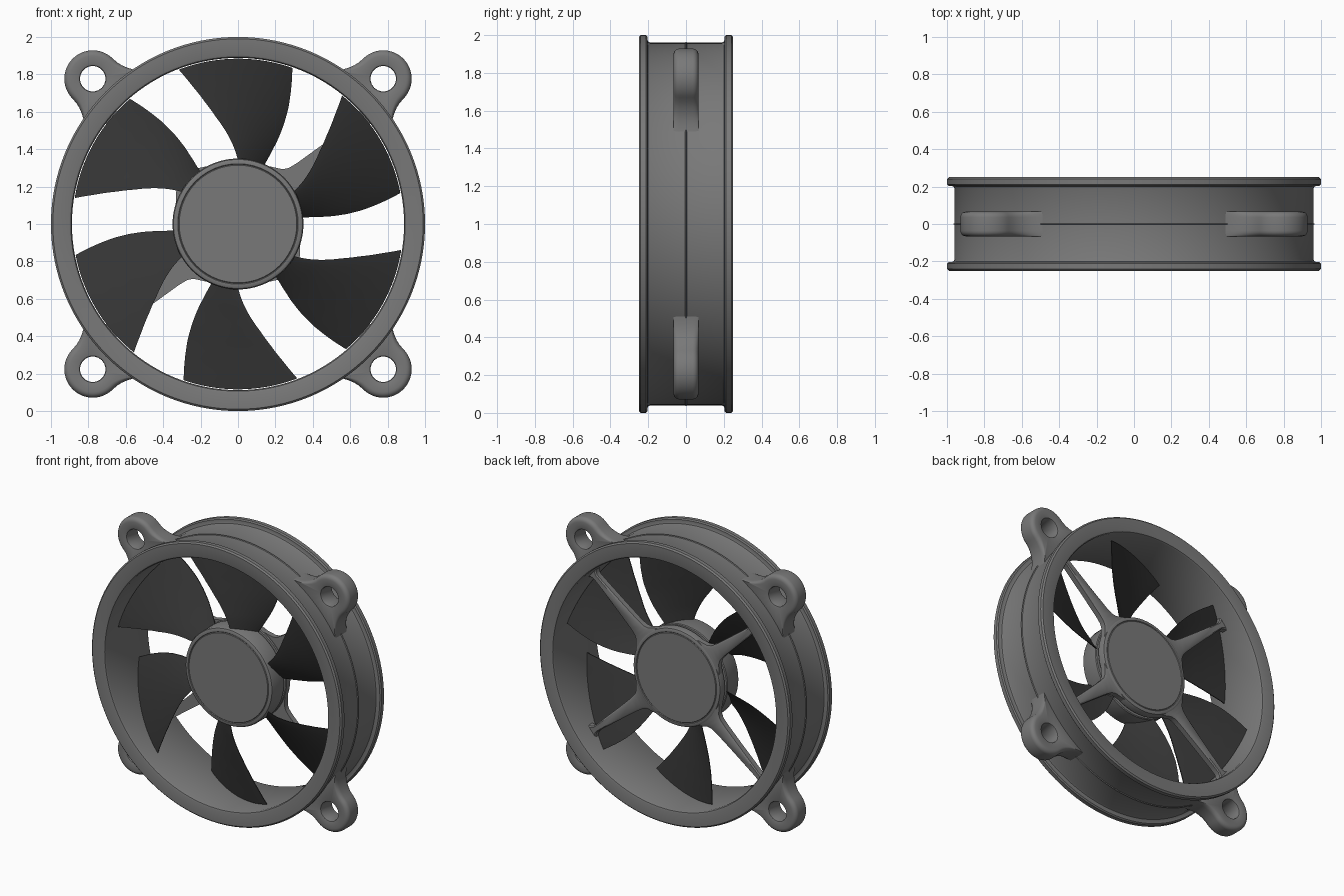
import bpy, bmesh, math
from mathutils import Vector, Matrix

if "Cube" in bpy.data.objects:
    bpy.data.objects.remove(bpy.data.objects["Cube"])

CENTRE = Vector((0, 0, 1))


def material(name, v):
    m = bpy.data.materials.new(name)
    m.diffuse_color = (v, v, v, 1)
    m.use_nodes = True
    m.node_tree.nodes["Principled BSDF"].inputs["Base Color"].default_value = m.diffuse_color
    return m


GREY = material("grey_plastic", 0.19)
DARK = material("dark_plastic", 0.035)


def finish(name, verts, faces, mat, angle=35):
    me = bpy.data.meshes.new(name)
    me.from_pydata([tuple(Vector(v) + CENTRE) for v in verts], [], faces)
    bm = bmesh.new()
    bm.from_mesh(me)
    bmesh.ops.remove_doubles(bm, verts=bm.verts, dist=1e-5)
    bmesh.ops.recalc_face_normals(bm, faces=bm.faces)
    bm.to_mesh(me)
    bm.free()
    me.materials.append(mat)
    ob = bpy.data.objects.new(name, me)
    bpy.context.collection.objects.link(ob)
    bpy.ops.object.select_all(action='DESELECT')
    ob.select_set(True)
    bpy.context.view_layer.objects.active = ob
    bpy.ops.object.shade_smooth_by_angle(angle=math.radians(angle))
    return ob


def lathe(name, profile, closed, n=128):
    """Spin (radius, y) points about the fan axis."""
    k = len(profile)
    verts = [(r * math.sin(2 * math.pi * i / n), y, r * math.cos(2 * math.pi * i / n))
             for i in range(n) for r, y in profile]
    faces = [(i * k + j, i * k + (j + 1) % k, (i + 1) % n * k + (j + 1) % k, (i + 1) % n * k + j)
             for i in range(n) for j in range(k if closed else k - 1)]
    if not closed:
        faces += [[i * k for i in range(n)], [i * k + k - 1 for i in range(n)]]
    return finish(name, verts, faces, GREY)


# Housing ring: half profile mirrored front to back, with a fine seam ridge
half = [(0.966, 0), (0.96, 0.004), (0.96, 0.19), (0.965, 0.2), (0.975, 0.204),
        (0.992, 0.204), (1.0, 0.212), (1.0, 0.24), (0.99, 0.25),
        (0.905, 0.25), (0.894, 0.246), (0.888, 0.235)]
lathe("housing_ring", half + [(r, -y) for r, y in reversed(half[1:])], True)


# Hubs: rotor in front, fixed motor mount behind, both with a shallow rim groove
def hub(name, face_y, inner_y):
    s = 1 if face_y > inner_y else -1
    prof = [(0.345, inner_y), (0.35, inner_y + s * 0.006), (0.35, face_y - s * 0.016),
            (0.345, face_y - s * 0.005), (0.335, face_y), (0.322, face_y),
            (0.318, face_y - s * 0.004), (0.314, face_y)]
    lathe(name, prof, False, 96)


hub("rotor_hub", -0.11, 0.03)
hub("motor_mount", 0.11, 0.05)
lathe("hub_core", [(0.28, 0.02), (0.28, 0.06)], False, 64)


def lerp_table(table, r):
    for a, b in zip(table, table[1:]):
        if r <= b[0]:
            t = (r - a[0]) / (b[0] - a[0])
            return [p + (q - p) * t for p, q in zip(a[1:], b[1:])]
    return table[-1][1:]


# Blades: radius, edge angles in degrees, front and back depth
BLADE = [(0.33, 0.5, 24, -0.085, 0.025), (0.42, -3.5, 25, -0.095, 0.05),
         (0.5, -7.5, 25.3, -0.1, 0.07), (0.58, -11.5, 24.8, -0.107, 0.085),
         (0.67, -15, 23.6, -0.112, 0.1), (0.78, -18.4, 21.4, -0.117, 0.11),
         (0.884, -21, 19.2, -0.12, 0.115)]


def blade(index):
    nr, na = 24, 16
    verts, faces = [], []
    for side in (-1, 1):
        for i in range(nr + 1):
            r = 0.33 + 0.554 * i / nr
            a0, a1, y0, y1 = lerp_table(BLADE, r)
            for j in range(na + 1):
                t = j / na
                a = math.radians(a0 + (a1 - a0) * t + 60 * index)
                y = y0 + (y1 - y0) * t - 0.06 * t * (1 - t) * (y1 - y0) / 0.23
                thick = 0.003 + 0.005 * math.sqrt(4 * t * (1 - t))
                verts.append((r * math.sin(a), y + side * thick, r * math.cos(a)))
    w, m = na + 1, (na + 1) * (nr + 1)
    for i in range(nr):
        for j in range(na):
            q = [i * w + j, i * w + j + 1, (i + 1) * w + j + 1, (i + 1) * w + j]
            faces += [q, [v + m for v in q]]
    rim = ([j for j in range(w)] + [i * w + na for i in range(1, nr + 1)]
           + [nr * w + j for j in range(na - 1, -1, -1)] + [i * w for i in range(nr - 1, 0, -1)])
    for a, b in zip(rim, rim[1:] + rim[:1]):
        faces.append([a, b, b + m, a + m])
    finish("blade_%d" % (index + 1), verts, faces, DARK)


for i in range(6):
    blade(i)


# Struts: tapered arms with flared ends joining motor mount to ring
STRUT = [(0.31, 0.15), (0.345, 0.105), (0.37, 0.072), (0.4, 0.055), (0.45, 0.047),
         (0.6, 0.036), (0.8, 0.024), (0.855, 0.022), (0.875, 0.032), (0.895, 0.055)]


def strut(name, deg):
    rot = Matrix.Rotation(-math.radians(deg), 3, 'Y')
    verts, faces = [], []
    for r, h in STRUT:
        c = h * 0.3
        for v, y in ((-h, 0.06), (h, 0.06), (h, 0.098), (h - c, 0.106), (c - h, 0.106), (-h, 0.098)):
            verts.append(rot @ Vector((r, y, v)))
    for i in range(len(STRUT) - 1):
        for j in range(6):
            k = (j + 1) % 6
            faces.append([i * 6 + j, i * 6 + k, i * 6 + 6 + k, i * 6 + 6 + j])
    faces += [list(range(6)), list(range(len(verts) - 6, len(verts)))]
    finish(name, verts, faces, GREY)


# Mounting lugs: rounded teardrop tabs with a through hole
FLARE = [(-0.03, 0.154), (-0.06, 0.161), (-0.09, 0.173), (-0.115, 0.187),
         (-0.14, 0.207), (-0.16, 0.228), (-0.18, 0.252)]


def lug(name, deg):
    rot = Matrix.Rotation(-math.radians(deg), 3, 'Y')
    outer = [(0.152 * math.cos(a), 0.152 * math.sin(a))
             for a in (math.radians(d) for d in range(-90, 91, 6))]
    outer = ([(u, -v) for u, v in reversed(FLARE)] + outer + FLARE
             + [(-0.18, 0.252 - 0.504 * i / 8) for i in range(1, 8)])
    # each ring: inset from outer edge (or hole radius), depth
    R, H = 0.03, 0.066
    arc = [(R * (1 - math.sin(a)), H - R * (1 - math.cos(a)))
           for a in (math.pi / 2 * i / 5 for i in range(5, -1, -1))]
    rings = [("o", s, y) for s, y in arc] + [("h", 0.078, H), ("h", 0.071, H - 0.003), ("h", 0.068, H - 0.01)]
    rings += [(k, s, -y) for k, s, y in reversed(rings)]
    n = len(outer)
    verts, faces = [], []
    for kind, s, y in rings:
        for u, v in outer:
            d = math.hypot(u, v)
            f = (d - s) / d if kind == "o" else s / d
            verts.append(rot @ Vector((1.098 + u * f, y, v * f)))
    for i in range(len(rings)):
        k = (i + 1) % len(rings)
        for j in range(n):
            l = (j + 1) % n
            faces.append([i * n + j, i * n + l, k * n + l, k * n + j])
    finish(name, verts, faces, GREY)


for i, (strut_deg, lug_deg) in enumerate(((40, 45), (140, 135), (220, 225), (320, 315))):
    strut("strut_%d" % (i + 1), strut_deg)
    lug("mounting_lug_%d" % (i + 1), lug_deg)
